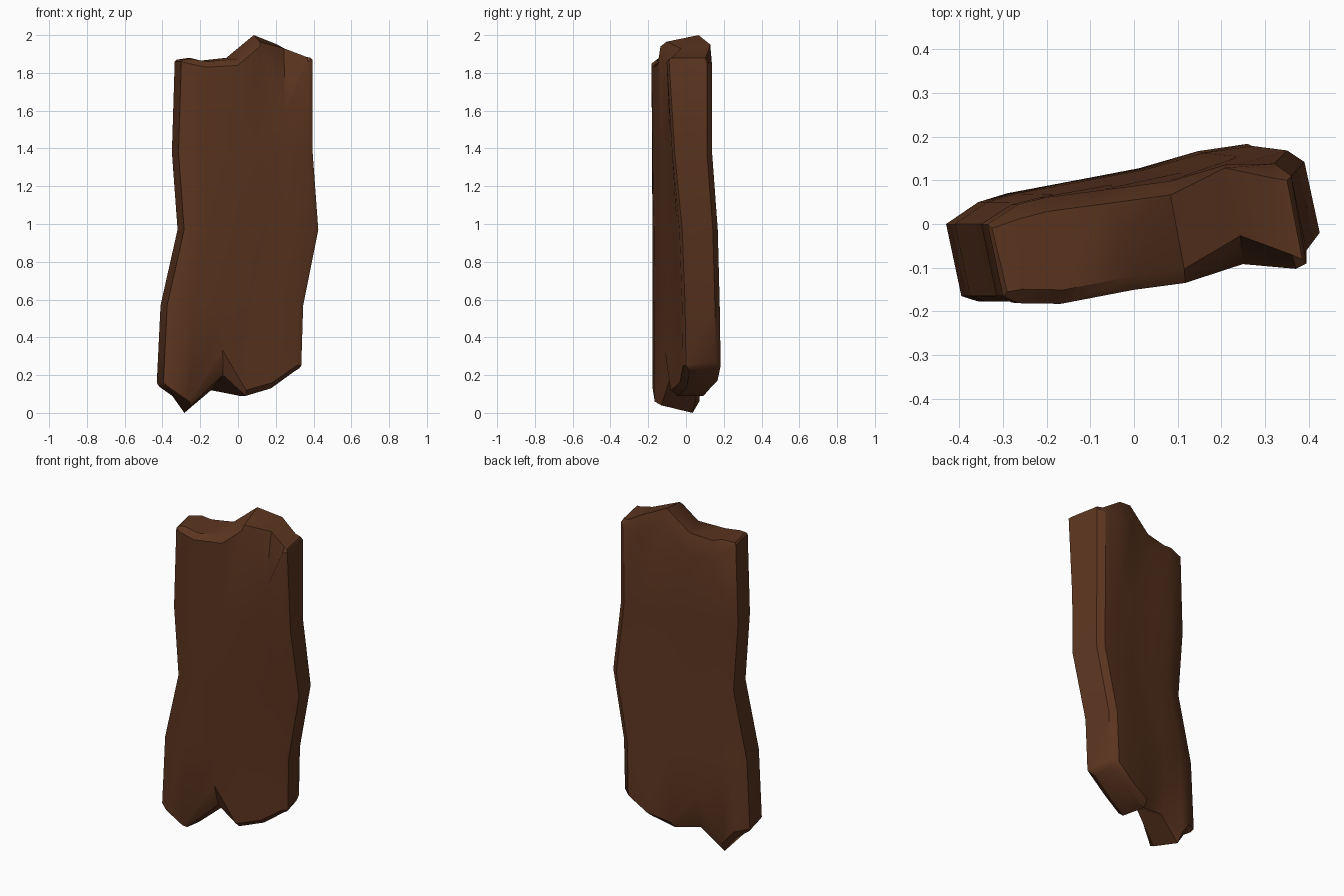
import bpy, bmesh

if "Cube" in bpy.data.objects:
    bpy.data.objects.remove(bpy.data.objects["Cube"])

# columns across the plank; index 0 and 7 are the flat side strips
U_FRONT = [0, .05, .19, .43, .60, .79, .965, 1]
U_BACK = [0, .10, .19, .39, .605, .79, .945, 1]
FRONT_BUMP = [0, -.020, -.032, -.018, -.015, .002, -.010, 0]
BACK_BUMP = [0, .034, .040, .036, .032, .042, .034, 0]

# rows: z, left x, right x, right front y, right back y (left side is constant)
ROWS = [(.20, -.43, .335, .0, .158),
        (.57, -.41, .345, -.005, .153),
        (.97, -.32, .425, -.02, .142),
        (1.38, -.35, .395, -.06, .11),
        (1.86, -.335, .395, -.09, .11)]
LEFT_FRONT, LEFT_BACK, SHEAR = -.165, 0.0, .035

# ragged end heights, per column
BOT_FRONT = [.16, .13, .06, .33, .12, .16, .25, .25]
BOT_BACK = [.16, .14, .06, .32, .13, .17, .25, .27]
BOT_CAP_F = [.14, .10, .04, .20, .09, .13, .22, .235]
BOT_CAP_B = [.14, .09, .0, .12, .09, .14, .21, .235]
TOP_FRONT = [1.86, 1.85, 1.83, 1.84, 1.94, 1.60, 1.86, 1.87]
TOP_BACK = [1.86, 1.80, 1.77, 1.76, 1.92, 1.84, 1.84, 1.86]
TOP_CAP_F = [1.87, 1.875, 1.86, 1.875, 1.965, 1.93, 1.885, 1.88]
TOP_CAP_B = [1.87, 1.88, 1.865, 1.88, 2.0, 1.95, 1.885, 1.88]


def ring(row, zf=None, zb=None, inset=0.0, valley=0.0):
    """Closed cross-section: front left to right, then back right to left."""
    z, xl, xr, rf, rb = row
    front, back = [], []
    for i, (uf, ub) in enumerate(zip(U_FRONT, U_BACK)):
        shrink = 1 - inset * .9
        width = xr - xl - SHEAR
        xf = xl + SHEAR + width * (.5 + (uf - .5) * shrink)
        xb = xl + width * (.5 + (ub - .5) * shrink)
        k = 0.3 if i in (0, 7) else 1
        yf = LEFT_FRONT + (rf - LEFT_FRONT) * uf + FRONT_BUMP[i] + inset * k
        yb = LEFT_BACK + (rb - LEFT_BACK) * ub + BACK_BUMP[i] - inset * k
        if i == 5:
            yf += valley
            yb += valley * .7
        front.append((xf, yf, zf[i] if zf else z))
        back.append((xb, yb, zb[i] if zb else z))
    return front + back[::-1]


rings = [ring(ROWS[0], BOT_CAP_F, BOT_CAP_B, .035),
         ring(ROWS[0], BOT_FRONT, BOT_BACK)]
rings += [ring(r) for r in ROWS[1:4]]
rings += [ring(ROWS[4], TOP_FRONT, TOP_BACK, 0, .012),
          ring(ROWS[4], TOP_CAP_F, TOP_CAP_B, .032, .045)]

# skin the rings and close both ends with column strips
bm = bmesh.new()
vs = [[bm.verts.new(p) for p in r] for r in rings]
n = len(vs[0])
for a, b in zip(vs, vs[1:]):
    for i in range(n):
        j = (i + 1) % n
        bm.faces.new((a[i], a[j], b[j], b[i]))
for cap in (vs[0], vs[-1]):
    for i in range(len(U_FRONT) - 1):
        bm.faces.new((cap[i], cap[i + 1], cap[n - 2 - i], cap[n - 1 - i]))
bmesh.ops.recalc_face_normals(bm, faces=bm.faces)

mesh = bpy.data.meshes.new("bark_plank")
bm.to_mesh(mesh)
bm.free()
plank = bpy.data.objects.new("bark_plank", mesh)
bpy.context.collection.objects.link(plank)

# one dark bark brown
brown = bpy.data.materials.new("dark_bark_brown")
brown.diffuse_color = (.105, .035, .014, 1)
brown.use_nodes = True
brown.node_tree.nodes["Principled BSDF"].inputs["Base Color"].default_value = brown.diffuse_color
mesh.materials.append(brown)

bpy.context.view_layer.objects.active = plank
plank.select_set(True)
bpy.ops.object.shade_smooth_by_angle(angle=.6)
